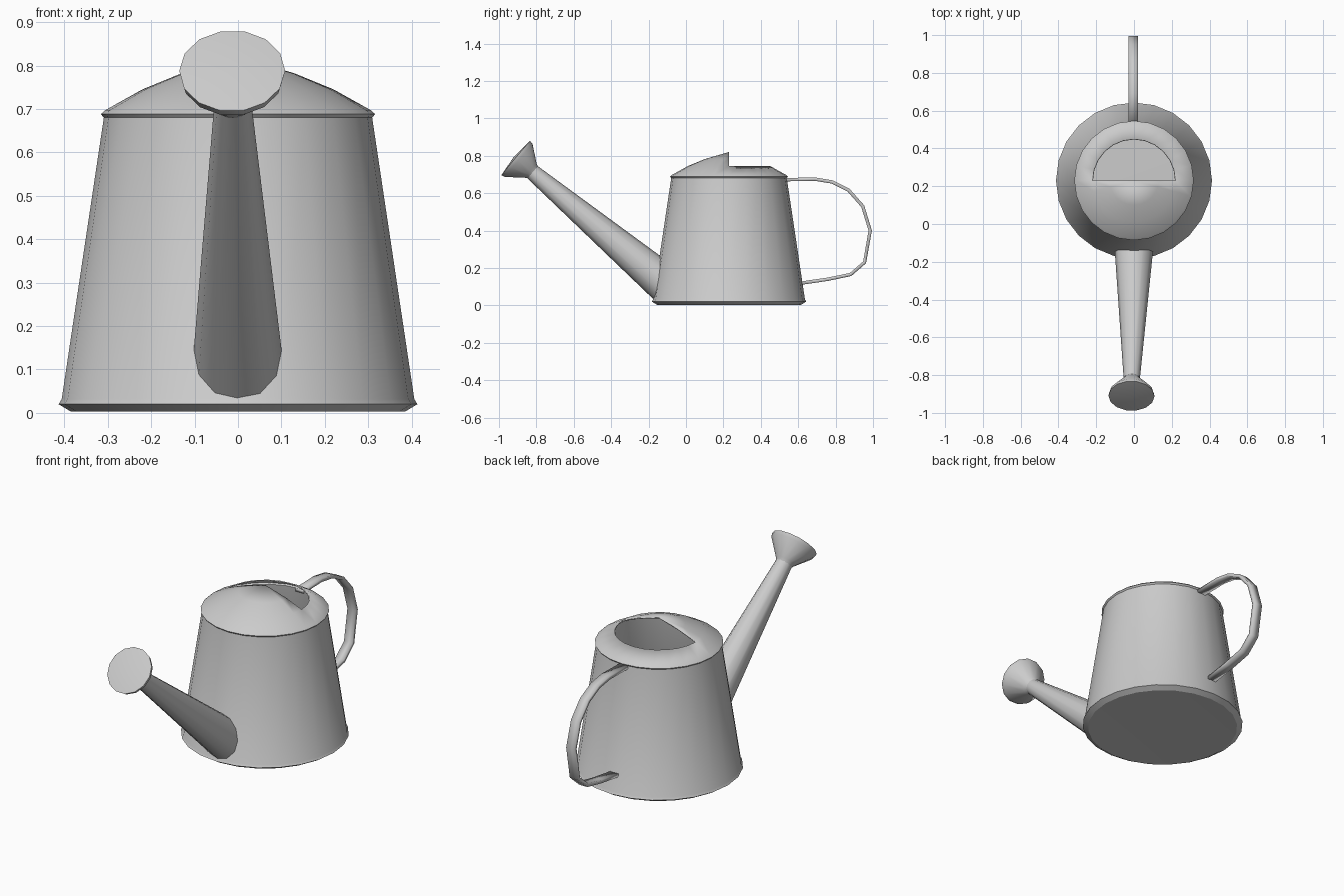
import bpy, bmesh, math
from mathutils import Matrix, Vector

cube = bpy.data.objects.get("Cube")
if cube:
    bpy.data.objects.remove(cube, do_unlink=True)

metal = bpy.data.materials.new("grey metal")
metal.use_nodes = True
colour = (0.6, 0.6, 0.6, 1)
metal.diffuse_color = colour
metal.node_tree.nodes["Principled BSDF"].inputs["Base Color"].default_value = colour


def finish(name, bm, angle=40, thickness=0):
    """Turn a bmesh into a smooth shaded object."""
    mesh = bpy.data.meshes.new(name)
    bm.to_mesh(mesh)
    bm.free()
    mesh.materials.append(metal)
    obj = bpy.data.objects.new(name, mesh)
    bpy.context.collection.objects.link(obj)
    if thickness:
        mod = obj.modifiers.new("sheet thickness", 'SOLIDIFY')
        mod.thickness = thickness
        mod.offset = -1
    bpy.ops.object.select_all(action='DESELECT')
    obj.select_set(True)
    bpy.context.view_layer.objects.active = obj
    bpy.ops.object.shade_smooth_by_angle(angle=math.radians(angle))
    return obj


def lathe(profile, sides, matrix):
    """Spin (radius, height) points around z, then place the result."""
    bm = bmesh.new()
    verts = [bm.verts.new((r, 0, z)) for r, z in profile]
    edges = [bm.edges.new(pair) for pair in zip(verts, verts[1:])]
    bmesh.ops.spin(bm, geom=verts + edges, cent=(0, 0, 0), axis=(0, 0, 1),
                   angle=math.tau, steps=sides)
    bmesh.ops.remove_doubles(bm, verts=bm.verts, dist=0.0005)
    bmesh.ops.recalc_face_normals(bm, faces=bm.faces)
    bm.transform(matrix)
    return bm


# Tapered body with rims and a domed top, open in the back half
centre_y = 0.23
body = lathe([(0, 0.012), (0.385, 0.003), (0.413, 0.02), (0.406, 0.032),
              (0.309, 0.68), (0.316, 0.688), (0.306, 0.697),
              (0.22, 0.745), (0.13, 0.782), (0, 0.82)],
             24, Matrix.Translation((0, centre_y, 0)))
opening = [f for f in body.faces
           if f.calc_center_median().z > 0.745 and f.calc_center_median().y > centre_y]
bmesh.ops.delete(body, geom=opening, context='FACES')
finish("body", body, 25, 0.006)

# Spout and sprinkler head share one sloping axis
start, neck = Vector((0, -0.10, 0.107)), Vector((-0.012, -0.83, 0.72))
axis = neck - start
turn = axis.to_track_quat('Z', 'Y').to_matrix().to_4x4()
spout = lathe([(0.105, 0), (0.042, axis.length)], 12, Matrix.Translation(start) @ turn)
finish("spout", spout)

head = lathe([(0.042, -0.015), (0.05, 0.0), (0.118, 0.085), (0.122, 0.105), (0, 0.117)],
             14, Matrix.Translation(neck) @ turn)
finish("sprinkler_head", head)

# Strap handle at the back
path = [(0.53, 0.672), (0.69, 0.675), (0.78, 0.66), (0.87, 0.615), (0.945, 0.53),
        (0.985, 0.40), (0.955, 0.23), (0.88, 0.165), (0.76, 0.14), (0.61, 0.118)]
strap = bmesh.new()
rows = [[strap.verts.new((x, y, z)) for x in (-0.028, 0.022)] for y, z in path]
for a, b in zip(rows, rows[1:]):
    strap.faces.new((a[0], a[1], b[1], b[0]))
bmesh.ops.recalc_face_normals(strap, faces=strap.faces)
handle = finish("handle", strap, 35, 0.018)
handle.modifiers["sheet thickness"].offset = 0
